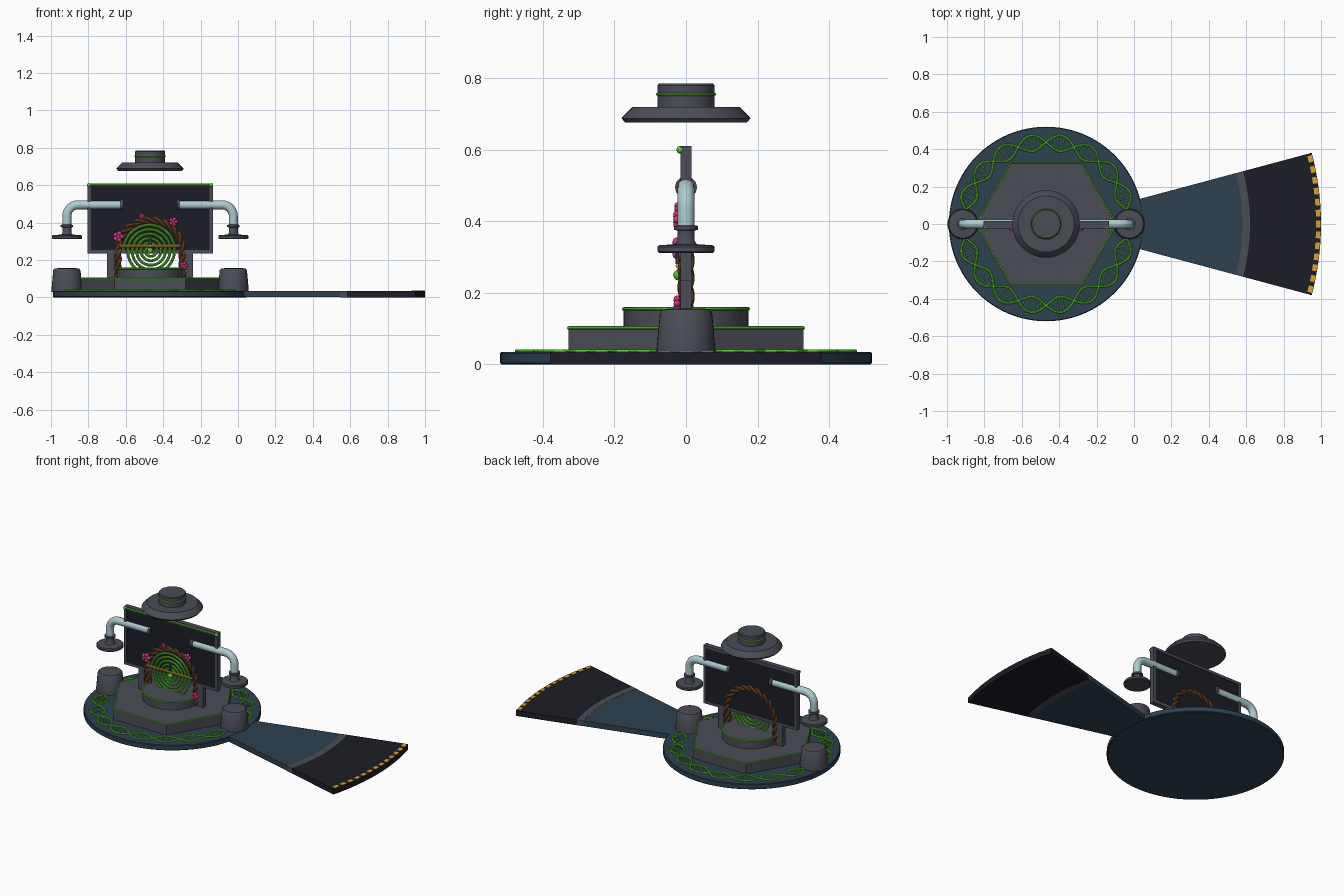
import bpy, bmesh
from math import sin, cos, pi, radians
from mathutils import Vector

if "Cube" in bpy.data.objects:
    bpy.data.objects.remove(bpy.data.objects["Cube"])

CX = -0.47          # centre of the round base
DECK = 0.035        # top of the base


def material(name, r, g, b):
    m = bpy.data.materials.new(name)
    m.use_nodes = True
    m.diffuse_color = (r, g, b, 1)
    m.node_tree.nodes["Principled BSDF"].inputs["Base Color"].default_value = (r, g, b, 1)
    return m


BLUE = material("slate blue", 0.026, 0.052, 0.082)
GREY = material("steel grey", 0.07, 0.074, 0.095)
DARK = material("near black", 0.012, 0.012, 0.02)
GREEN = material("bright green", 0.1, 0.56, 0.03)
PALE = material("pale pipe", 0.42, 0.6, 0.62)
BROWN = material("vine brown", 0.15, 0.06, 0.022)
PINK = material("flower pink", 0.6, 0.035, 0.2)
YELLOW = material("warning yellow", 0.7, 0.36, 0.03)


def finish(name, bm, mat, smooth=True):
    bmesh.ops.recalc_face_normals(bm, faces=bm.faces)
    me = bpy.data.meshes.new(name)
    bm.to_mesh(me)
    bm.free()
    me.materials.append(mat)
    ob = bpy.data.objects.new(name, me)
    bpy.context.collection.objects.link(ob)
    if smooth:
        bpy.ops.object.select_all(action="DESELECT")
        ob.select_set(True)
        bpy.context.view_layer.objects.active = ob
        bpy.ops.object.shade_smooth_by_angle(angle=radians(35))
    return ob


def lathe(name, x, profile, mat, sides=48, turn=0):
    """Stack of (radius, height) rings about a vertical axis, capped at both ends."""
    bm = bmesh.new()
    rings = [[bm.verts.new((x + r * cos(turn + 2 * pi * i / sides),
                            r * sin(turn + 2 * pi * i / sides), z))
              for i in range(sides)] for r, z in profile]
    for a, b in zip(rings, rings[1:]):
        for i in range(sides):
            j = (i + 1) % sides
            bm.faces.new((a[i], a[j], b[j], b[i]))
    bm.faces.new(rings[0])
    bm.faces.new(rings[-1])
    return finish(name, bm, mat)


def box(name, x0, x1, y0, y1, z0, z1, mat):
    bm = bmesh.new()
    bmesh.ops.create_cube(bm, size=1)
    for v in bm.verts:
        v.co = ((x0 + x1) / 2 + v.co.x * (x1 - x0),
                (y0 + y1) / 2 + v.co.y * (y1 - y0),
                (z0 + z1) / 2 + v.co.z * (z1 - z0))
    return finish(name, bm, mat, False)


def tube(name, paths, radius, mat, cyclic=False, res=2):
    """Round tubes swept along one or more point lists, as a mesh."""
    cu = bpy.data.curves.new(name, "CURVE")
    cu.dimensions = "3D"
    cu.bevel_depth = radius
    cu.bevel_resolution = res
    cu.use_fill_caps = True
    for path in paths:
        sp = cu.splines.new("POLY")
        sp.points.add(len(path) - 1)
        for p, co in zip(sp.points, path):
            p.co = (*co, 1)
        sp.use_cyclic_u = cyclic
    tmp = bpy.data.objects.new(name + "_path", cu)
    bpy.context.collection.objects.link(tmp)
    me = bpy.data.meshes.new_from_object(
        tmp.evaluated_get(bpy.context.evaluated_depsgraph_get()))
    bpy.data.objects.remove(tmp)
    bm = bmesh.new()
    bm.from_mesh(me)
    bpy.data.meshes.remove(me)
    return finish(name, bm, mat)


def polar(r, a, z):
    return (CX + r * cos(a), r * sin(a), z)


def circle(r, z, n=48):
    return [polar(r, 2 * pi * i / n, z) for i in range(n)]


def sector(name, r0, r1, a0, a1, z0, z1, mat, n):
    """Piece of a flat ring about the base centre."""
    bm = bmesh.new()
    rows = []
    for i in range(n + 1):
        a = a0 + (a1 - a0) * i / n
        rows.append([bm.verts.new(polar(r, a, z))
                     for r, z in ((r0, z0), (r1, z0), (r1, z1), (r0, z1))])
    for a, b in zip(rows, rows[1:]):
        for k in range(4):
            m = (k + 1) % 4
            bm.faces.new((a[k], a[m], b[m], b[k]))
    bm.faces.new(rows[0])
    bm.faces.new(rows[-1])
    return finish(name, bm, mat)


# Base disc, hexagonal step and round step with glowing rims
lathe("base_disc", CX, [(0.515, 0), (0.52, 0.004), (0.52, 0.031), (0.516, DECK)], BLUE, 96)
lathe("hexagon_step", CX, [(0.38, 0.03), (0.38, 0.103)], GREY, 6)
tube("hexagon_rim", [circle(0.379, 0.102, 6)], 0.005, GREEN, True)
lathe("round_step", CX, [(0.175, 0.1), (0.175, 0.155)], GREY)
tube("round_step_rim", [circle(0.174, 0.155)], 0.005, GREEN, True)

# Fan-shaped walkway
H = radians(15)
sector("walkway_inner", 0.5, 1.05, -H, H, 0.001, DECK - 0.001, BLUE, 16)
sector("walkway_band", 1.05, 1.09, -H, H, 0, DECK, GREY, 16)
sector("walkway_outer", 1.09, 1.47, -H, H, 0, DECK, DARK, 16)
DASHES = 13
for i in range(DASHES):
    a = -H + 2 * H * (i + 0.2) / DASHES
    sector("edge_dash", 1.443, 1.468, a, a + 1.2 * H / DASHES, DECK - 0.001, DECK + 0.003, YELLOW, 2)

# Double helix inlay around the base
WAVES, N = 9, 216


def strand(a, side):
    return polar(0.437 + side * 0.042 * cos(WAVES * a + pi / 2 * 2), a, DECK + 0.002)


tube("helix_strands", [[strand(2 * pi * i / N, s) for i in range(N)] for s in (-1, 1)],
     0.006, GREEN, True, 1)
rungs = [2 * pi * (i + 0.5) / 90 for i in range(90)]
tube("helix_rungs", [[strand(a, -1), strand(a, 1)] for a in rungs
                     if abs(cos(WAVES * a)) > 0.2], 0.003, GREEN, res=1)

# Back screen: panel, frame and legs
X0, X1, Z0, Z1, B = -0.805, -0.135, 0.235, 0.61, 0.018
box("screen_panel", X0 + B, X1 - B, -0.011, 0.011, Z0 + B, Z1 - B, DARK)
for z in (Z0, Z1 - B):
    box("screen_rail", X0, X1, -0.016, 0.016, z, z + B, GREY)
for x in (X0, X1 - B):
    box("screen_side", x, x + B, -0.016, 0.016, Z0 + B, Z1 - B, GREY)
for s in (-1, 1):
    x = CX + s * 0.21
    box("screen_leg", x - 0.02, x + 0.02, -0.016, 0.016, 0.1, Z0, GREY)
tube("screen_light", [[(X0 + 0.01, -0.018, 0.602), (X1 - 0.01, -0.018, 0.602)]], 0.006, GREEN)
for x in (X0 + 0.008, X1 - 0.008):
    bm = bmesh.new()
    bmesh.ops.create_icosphere(bm, subdivisions=2, radius=0.011)
    bmesh.ops.translate(bm, verts=bm.verts, vec=(x, -0.016, 0.6))
    finish("corner_light", bm, GREEN)

# Side pipes with flanges, nozzles and the pods below
for s in (-1, 1):
    px = CX + s * 0.445
    bend = [(px - s * 0.06 + s * 0.06 * sin(t * pi / 16), 0, 0.435 + 0.06 * cos(t * pi / 16))
            for t in range(9)]
    tube("pipe", [[(CX + s * 0.15, 0, 0.495)] + bend + [(px, 0, 0.38)]], 0.024, PALE, res=4)
    tube("pipe_flange", [[(CX + s * 0.143, 0, 0.495), (CX + s * 0.16, 0, 0.495)]], 0.031, GREY, res=4)
    lathe("nozzle", px, [(0.075, 0.312), (0.08, 0.316), (0.08, 0.328), (0.075, 0.333),
                         (0.03, 0.336), (0.024, 0.345), (0.024, 0.374), (0.033, 0.376),
                         (0.033, 0.387), (0.026, 0.389)], GREY, 32)
    lathe("pod", px, [(0.082, 0.03), (0.082, 0.045), (0.073, 0.145), (0.066, 0.154),
                      (0.05, 0.156)], GREY, 32)

# Floating lamp
lathe("lamp", CX, [(0.17, 0.676), (0.18, 0.688), (0.178, 0.692), (0.15, 0.72), (0.08, 0.72),
                   (0.08, 0.78), (0.076, 0.785)], GREY)
tube("lamp_ring", [circle(0.08, 0.755)], 0.004, GREEN, True)

# Twisted vine arch
AZ, AR, LEG = 0.24, 0.175, 0.14
TOTAL = 2 * LEG + pi * AR


def vine(s, phase):
    t = min(max((s - LEG) / AR, 0), pi)
    n = Vector((cos(t), 0, sin(t)))
    drop = max(LEG - s, s - LEG - pi * AR, 0)
    w = phase + s * 42
    return (Vector((CX, 0, AZ - drop)) + n * (AR + 0.013 * cos(w))
            + Vector((0, 0.013 * sin(w), 0)))


tube("vine_arch", [[vine(TOTAL * i / 140, p * 2 * pi / 3) for i in range(141)]
                   for p in range(3)], 0.011, BROWN)

# Glowing spiral inside the arch
TURNS = 5.25
spiral = []
for i in range(211):
    f = i / 210
    a, r = pi / 2 + f * TURNS * 2 * pi, 0.018 + 0.125 * f
    spiral.append((CX + r * cos(a), -0.014, 0.25 + r * sin(a)))
tube("portal_spiral", [spiral], 0.0075, GREEN)

# Crossbar with its centre pin
tube("crossbar", [[(CX - 0.16, -0.022, 0.275), (CX + 0.16, -0.022, 0.275)]], 0.007, YELLOW)
tube("centre_pin", [[(CX, -0.02, 0.28), (CX, -0.02, 0.33)]], 0.009, GREY)
bm = bmesh.new()
bmesh.ops.create_icosphere(bm, subdivisions=2, radius=0.016)
bmesh.ops.translate(bm, verts=bm.verts, vec=(CX, -0.02, 0.25))
finish("centre_bead", bm, GREEN)

# Flowers on the vine
for x, z, size in ((-0.515, 0.435, 0.014), (-0.345, 0.405, 0.02),
                   (-0.64, 0.325, 0.024), (-0.29, 0.17, 0.018)):
    bm = bmesh.new()
    for k in range(6):
        a = k * 2 * pi / 5
        r = size * 0.75 if k < 5 else 0
        petal = bmesh.ops.create_icosphere(bm, subdivisions=2, radius=size * 0.55)["verts"]
        bmesh.ops.translate(bm, verts=petal, vec=(x + r * cos(a), -0.025, z + r * sin(a)))
    finish("flower", bm, PINK)
